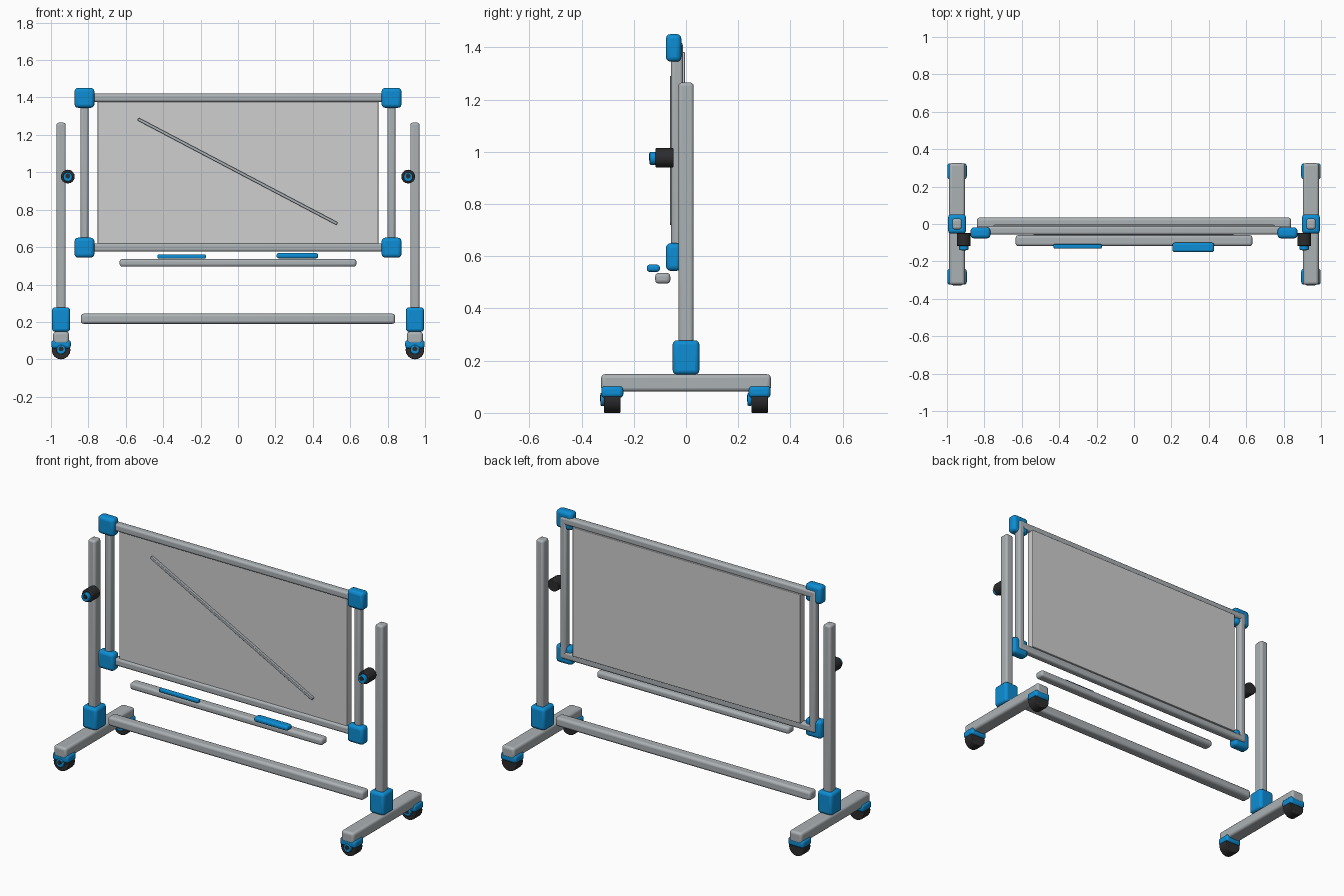
import bpy
import math
from mathutils import Vector

if "Cube" in bpy.data.objects:
    bpy.data.objects.remove(bpy.data.objects["Cube"], do_unlink=True)


def material(name, rgb):
    m = bpy.data.materials.new(name)
    m.use_nodes = True
    m.diffuse_color = (*rgb, 1)
    m.node_tree.nodes["Principled BSDF"].inputs["Base Color"].default_value = (*rgb, 1)
    return m


GREY = material("brushed grey metal", (0.41, 0.44, 0.46))
BLUE = material("bright blue plastic", (0.004, 0.27, 0.66))
BLACK = material("black rubber", (0.025, 0.025, 0.027))
WHITE = material("board surface", (0.62, 0.62, 0.63))


def finish(obj, name, mat, bevel):
    obj.name = name
    obj.data.materials.append(mat)
    if bevel:
        mod = obj.modifiers.new("rounding", "BEVEL")
        mod.width = bevel
        mod.segments = 3
        mod.limit_method = "ANGLE"
    bpy.ops.object.shade_smooth_by_angle(angle=math.radians(35))
    return obj


def box(name, mat, x, y, z, bevel=0.012):
    """Rounded box spanning the given (low, high) ranges."""
    bpy.ops.mesh.primitive_cube_add(size=1)
    obj = bpy.context.object
    spans = (x, y, z)
    low, high = (Vector([s[i] for s in spans]) for i in (0, 1))
    for v in obj.data.vertices:
        v.co = Vector([(low[i] + high[i]) / 2 + v.co[i] * (high[i] - low[i]) for i in range(3)])
    return finish(obj, name, mat, bevel)


def around(c, half):
    return (c - half, c + half)


def disc(name, mat, x, z, y, radius, bevel=0.004):
    """Cylinder whose axis runs front to back."""
    bpy.ops.mesh.primitive_cylinder_add(
        vertices=16, radius=radius, depth=y[1] - y[0],
        location=(x, sum(y) / 2, z), rotation=(math.pi / 2, 0, 0))
    return finish(bpy.context.object, name, mat, bevel)


for side, s in (("right", -1), ("left", 1)):
    # Stand: post, socket, foot
    px = s * 0.946
    box(f"{side}_post", GREY, around(px, 0.025), around(0, 0.029), (0.14, 1.265))
    box(f"{side}_post_socket", BLUE, around(px, 0.048), around(0, 0.051), (0.147, 0.278), 0.016)
    box(f"{side}_foot", GREY, around(px, 0.042), around(0, 0.325), (0.082, 0.148), 0.014)

    # Casters
    for end, y in (("front", -0.282), ("back", 0.282)):
        box(f"{side}_{end}_caster_bracket", BLUE, around(px, 0.052), around(y, 0.042), (0.058, 0.103), 0.014)
        disc(f"{side}_{end}_wheel", BLACK, px, 0.05, around(y, 0.032), 0.05)
        disc(f"{side}_{end}_wheel_hub", BLUE, px, 0.052, (y - 0.046, y - 0.03), 0.025)
        disc(f"{side}_{end}_hub_centre", BLACK, px, 0.056, (y - 0.048, y - 0.044), 0.013, 0)

    # Tilt lock knob
    kx = s * 0.91
    disc(f"{side}_knob", BLACK, kx, 0.977, (-0.117, -0.048), 0.037)
    disc(f"{side}_knob_cap", BLUE, kx, 0.975, (-0.139, -0.115), 0.025)
    disc(f"{side}_knob_centre", BLACK, kx, 0.98, (-0.141, -0.137), 0.013, 0)

    # Board frame upright and its corner blocks
    fx = s * 0.821
    box(f"{side}_frame_upright", GREY, around(fx, 0.021), (-0.057, -0.012), (0.577, 1.42))
    for level, z in (("bottom", 0.597), ("top", 1.398)):
        box(f"{side}_{level}_corner", BLUE, around(fx, 0.053), (-0.077, -0.018), around(z, 0.053), 0.018)

# Frame rails
for level, z in (("bottom", 0.598), ("top", 1.398)):
    box(f"{level}_frame_rail", GREY, around(0, 0.84), (-0.057, -0.012), around(z, 0.022))

# Writing board and the diagonal strip across it
box("board", WHITE, around(0, 0.75), (-0.045, -0.004), (0.615, 1.382), 0.003)
start, end = Vector((-0.535, 0, 1.285)), Vector((0.53, 0, 0.725))
run = end - start
strip = box("diagonal_strip", GREY, around(0, run.length / 2), around(0, 0.009), around(0, 0.008), 0.003)
strip.location = (start + end) / 2 + Vector((0, -0.052, 0))
strip.rotation_euler.y = math.atan2(-run.z, run.x)

# Lower cross beam
box("cross_beam", GREY, around(0, 0.84), (-0.028, 0.034), (0.19, 0.244), 0.014)

# Tray with a pen and an eraser
box("tray", GREY, around(0, 0.633), (-0.118, -0.06), (0.495, 0.536), 0.014)
box("pen", BLUE, (-0.43, -0.172), (-0.131, -0.108), (0.539, 0.56), 0.006)
box("eraser", BLUE, (0.206, 0.428), (-0.15, -0.1), (0.54, 0.568), 0.011)
